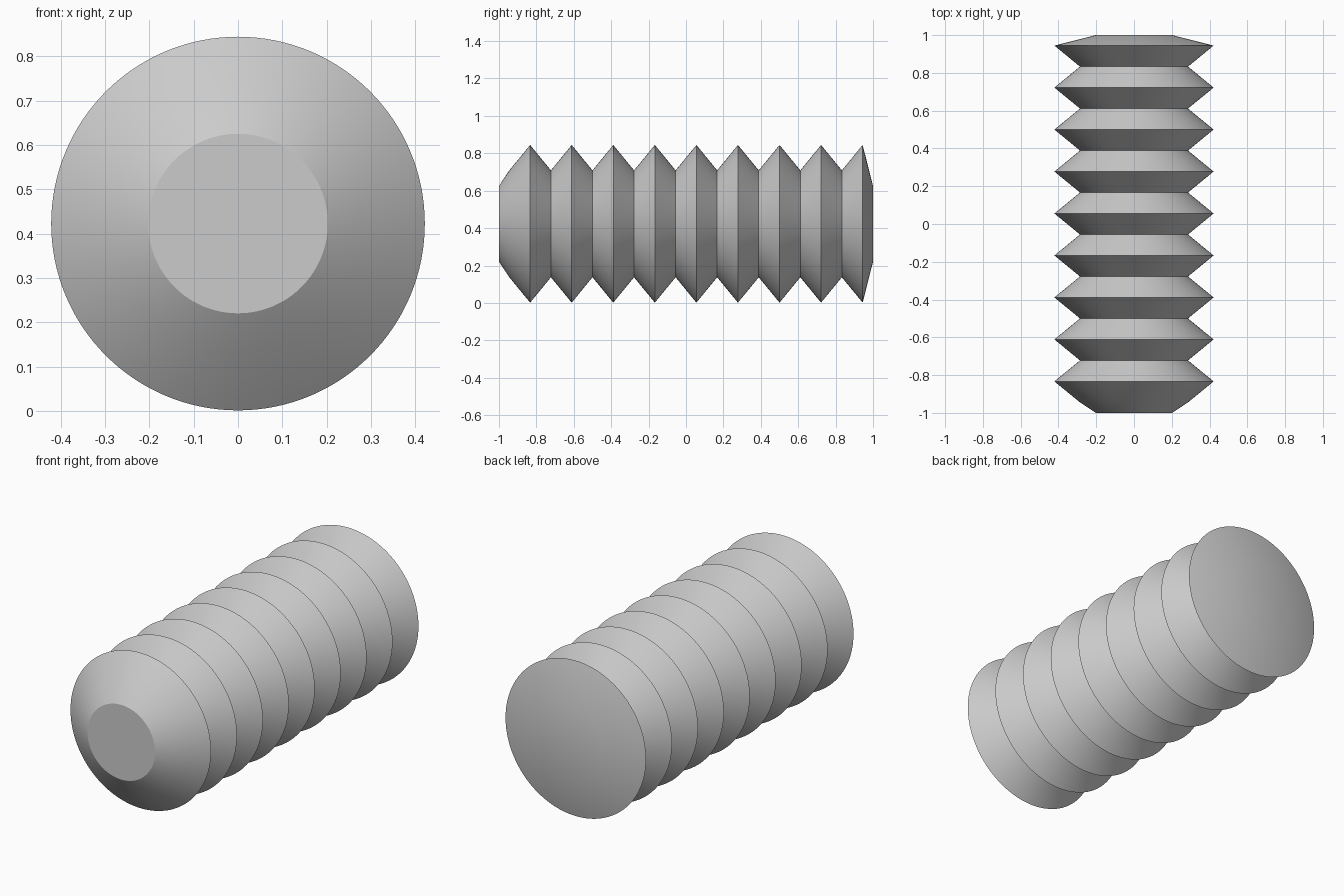
import bpy
import bmesh
import math
from mathutils import Vector, Matrix

cube = bpy.data.objects.get("Cube")
if cube:
    bpy.data.objects.remove(cube, do_unlink=True)

# Dimensions
RIDGES = 9
PITCH = 2 / RIDGES
RIDGE_R, GROOVE_R, END_R = 0.4215, 0.286, 0.2025
AXIS_Z = 0.423
SIDES = 128

# Single grey material
grey = bpy.data.materials.new("light_grey")
grey.use_nodes = True
colour = (0.6, 0.6, 0.6, 1)
grey.diffuse_color = colour
grey.node_tree.nodes["Principled BSDF"].inputs["Base Color"].default_value = colour

# Zigzag profile as (y, radius): front end, alternating grooves and ridges, back end
profile = [(-1, END_R)]
for i in range(RIDGES):
    groove_y = -1 + PITCH * (i + 0.25)
    profile += [(groove_y, GROOVE_R), (groove_y + PITCH / 2, RIDGE_R)]
profile.append((1, END_R))

# Turn the profile around the long axis and cap both ends
bm = bmesh.new()
rings = []
for y, r in profile:
    angles = [math.tau * k / SIDES for k in range(SIDES)]
    rings.append([bm.verts.new((r * math.cos(a), y, AXIS_Z + r * math.sin(a)))
                  for a in angles])
for a, b in zip(rings, rings[1:]):
    for k in range(SIDES):
        n = (k + 1) % SIDES
        bm.faces.new((a[k], a[n], b[n], b[k]))
bm.faces.new(rings[0])
bm.faces.new(rings[-1])
bmesh.ops.recalc_face_normals(bm, faces=bm.faces)

mesh = bpy.data.meshes.new("bellows_body")
bm.to_mesh(mesh)
bm.free()
mesh.materials.append(grey)
body = bpy.data.objects.new("bellows_body", mesh)
bpy.context.collection.objects.link(body)

# Smooth around the axis, crisp on ridges, grooves and end rims
bpy.ops.object.select_all(action="DESELECT")
body.select_set(True)
bpy.context.view_layer.objects.active = body
bpy.ops.object.shade_smooth_by_angle(angle=math.radians(30))
